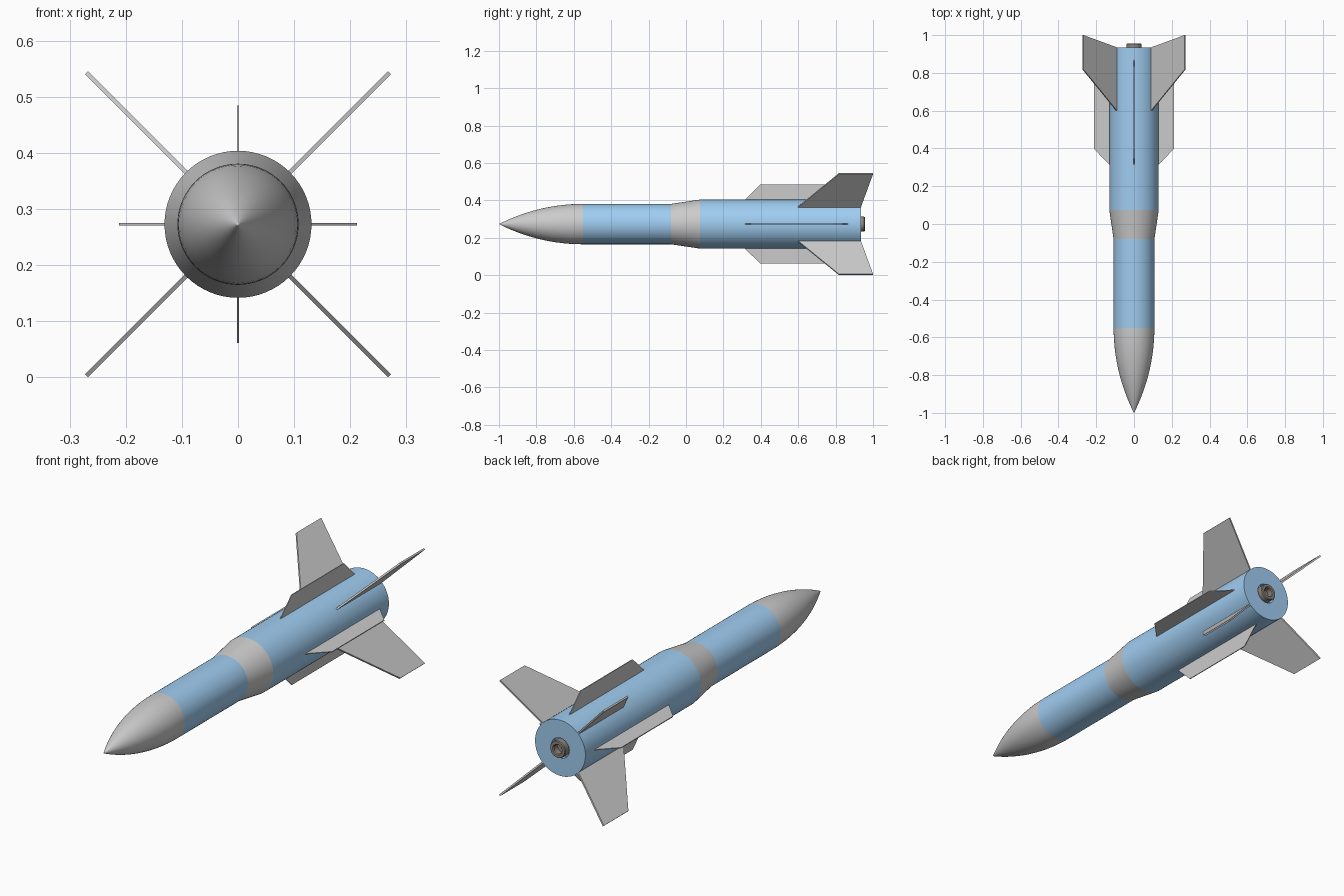
import bpy, bmesh, math
from mathutils import Matrix

if "Cube" in bpy.data.objects:
    bpy.data.objects.remove(bpy.data.objects["Cube"])

AXIS_Z = 0.273
SEGS = 64


def material(name, rgb):
    m = bpy.data.materials.new(name)
    m.diffuse_color = (*rgb, 1)
    m.use_nodes = True
    m.node_tree.nodes["Principled BSDF"].inputs["Base Color"].default_value = m.diffuse_color
    return m


BLUE = material("blue_paint", (0.35, 0.61, 0.88))
DARK = material("nozzle_metal", (0.27, 0.24, 0.21))


def finish(name, bm, mat=None, smooth=False):
    mesh = bpy.data.meshes.new(name)
    bm.to_mesh(mesh)
    bm.free()
    ob = bpy.data.objects.new(name, mesh)
    bpy.context.collection.objects.link(ob)
    ob.location.z = AXIS_Z
    if mat:
        mesh.materials.append(mat)
    if smooth:
        mesh.shade_smooth()
        mesh.set_sharp_from_angle(angle=math.radians(30))
    return ob


def lathe(name, profile, mat=None):
    """Spin (radius, y) points, listed front to back, about the y axis."""
    bm = bmesh.new()
    rings = []
    for i in range(SEGS):
        a = 2 * math.pi * i / SEGS
        rings.append([bm.verts.new((r * math.cos(a), y, r * math.sin(a))) for r, y in profile])
    for i in range(SEGS):
        p, q = rings[i], rings[(i + 1) % SEGS]
        for k in range(len(profile) - 1):
            bm.faces.new((p[k], p[k + 1], q[k + 1], q[k]))
    bmesh.ops.remove_doubles(bm, verts=bm.verts, dist=1e-5)
    return finish(name, bm, mat, smooth=True)


def fin(name, outline, thickness, degrees):
    """Flat plate from an (r, y) outline, turned about the body axis."""
    bm = bmesh.new()
    face = bm.faces.new([bm.verts.new((r, y, -thickness / 2)) for r, y in outline])
    ext = bmesh.ops.extrude_face_region(bm, geom=[face])
    top = [v for v in ext["geom"] if isinstance(v, bmesh.types.BMVert)]
    bmesh.ops.translate(bm, verts=top, vec=(0, 0, thickness))
    bmesh.ops.recalc_face_normals(bm, faces=bm.faces)
    bmesh.ops.transform(bm, verts=bm.verts, matrix=Matrix.Rotation(math.radians(degrees), 4, "Y"))
    return finish(name, bm)


# Nose cone: tangent ogive
R1, R2, L = 0.108, 0.131, 0.45
rho = (R1 ** 2 + L ** 2) / (2 * R1)
nose = []
for i in range(21):
    d = L * (1 - (i / 20) ** 1.4)
    nose.append((max(0, math.sqrt(rho ** 2 - d ** 2) - (rho - R1)), -0.55 - d))
lathe("nose_cone", nose)

# Body sections
lathe("forward_body", [(R1, -0.55), (R1, -0.08)], BLUE)
lathe("tapered_collar", [(R1, -0.08), (R2, 0.075)])
lathe("rear_body", [(R2, 0.075), (R2, 0.935), (0.047, 0.935), (0.047, 0.91), (0, 0.91)], BLUE)

# Exhaust nozzle with a bore
lathe("nozzle", [(0.04, 0.91), (0.04, 0.952), (0.037, 0.956), (0.025, 0.956),
                 (0.021, 0.952), (0.021, 0.925), (0, 0.925)], DARK)

# Four large tail fins on the diagonals, four thin strakes between them
TAIL = [(0.122, 0.595), (0.131, 0.6), (0.382, 0.818), (0.382, 1.0), (0.131, 0.935), (0.122, 0.933)]
STRAKE = [(0.125, 0.315), (0.131, 0.315), (0.212, 0.398), (0.212, 0.785), (0.131, 0.867), (0.125, 0.867)]
for n in range(4):
    fin(f"tail_fin_{n + 1}", TAIL, 0.008, 45 + 90 * n)
    fin(f"strake_{n + 1}", STRAKE, 0.004, 90 * n)
